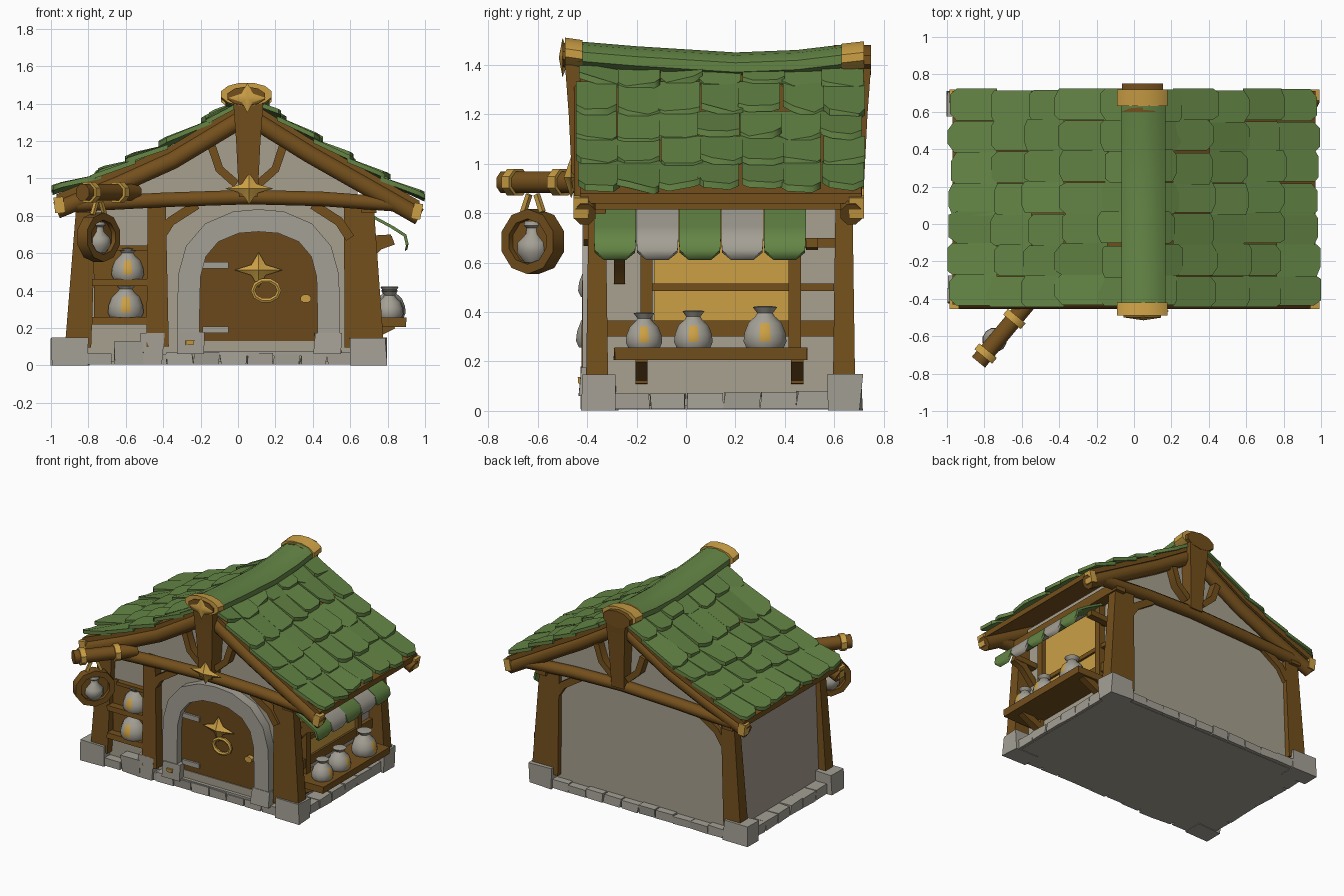
import bpy, bmesh, math, random
from mathutils import Vector as V

random.seed(4)
cube = bpy.data.objects.get("Cube")
if cube:
    bpy.data.objects.remove(cube)

def material(name, col):
    m = bpy.data.materials.new(name)
    m.use_nodes = True
    m.diffuse_color = (*col, 1)
    m.node_tree.nodes["Principled BSDF"].inputs["Base Color"].default_value = (*col, 1)
    return m

GREEN = material("roof green", (.128, .235, .06))
WOOD = material("timber brown", (.175, .08, .012))
DOOR = material("door brown", (.145, .066, .011))
GOLD = material("gold", (.6, .35, .06))
STONE = material("stone grey", (.37, .35, .30))
PLASTER = material("plaster", (.385, .35, .275))

def finish(bm, name, *mats, rule=None):
    bmesh.ops.recalc_face_normals(bm, faces=bm.faces)
    if rule:
        for f in bm.faces:
            f.material_index = rule(f)
    me = bpy.data.meshes.new(name)
    bm.to_mesh(me)
    bm.free()
    for m in mats:
        me.materials.append(m)
    me.shade_smooth()
    me.set_sharp_from_angle(angle=math.radians(48))
    bpy.context.collection.objects.link(bpy.data.objects.new(name, me))

def loft(bm, rings, closed=False):
    rings = [[bm.verts.new(p) for p in r] for r in rings]
    pairs = list(zip(rings, rings[1:])) + ([(rings[-1], rings[0])] if closed else [])
    for r, s in pairs:
        for i in range(len(r)):
            j = (i + 1) % len(r)
            bm.faces.new((r[i], r[j], s[j], s[i]))
    if not closed:
        bm.faces.new(rings[0])
        bm.faces.new(rings[-1])

def solid(bm, pts, vec):
    loft(bm, [[V(p) for p in pts], [V(p) + V(vec) for p in pts]])

def box(bm, lo, hi, jit=0):
    x, y, z = lo
    X, Y, Z = hi
    j = lambda: random.uniform(-jit, jit)
    loft(bm, [[(a + j(), b + j(), c) for a, b in ((x, y), (X, y), (X, Y), (x, Y))] for c in (z, Z + j())])

def tube(bm, pts, a, b, ref=(0, 1, 0), sides=4, closed=False, taper=1):
    """Sweep a section (half sizes a across, b along ref) through the points."""
    pts, ref, n = [V(p) for p in pts], V(ref), len(pts)
    rings = []
    for i, p in enumerate(pts):
        t = pts[(i + 1) % n if closed else min(i + 1, n - 1)] - pts[i - 1 if closed else max(i - 1, 0)]
        side = t.cross(ref).normalized()
        k = 1 + (taper - 1) * i / (n - 1)
        g = math.sqrt(2) if sides == 4 else 1.05
        ang = [math.tau * (s + .5) / sides for s in range(sides)]
        rings.append([p + side * (a * k * g * math.cos(w)) + ref * (b * k * g * math.sin(w)) for w in ang])
    loft(bm, rings, closed)

def lathe(bm, c, prof, k=1, sides=12):
    loft(bm, [[V(c) + V((r * k * math.cos(w), r * k * math.sin(w), z * k))
               for w in [math.tau * (s + .5) / sides for s in range(sides)]] for r, z in prof])

def star(bm, c, r, s, depth, inner=.42):
    """Four pointed star facing the front, raised in the middle."""
    ring = []
    for i in range(8):
        w, k = math.tau * i / 8, 1 if i % 2 == 0 else inner
        ring.append(bm.verts.new((c[0] + r * k * math.cos(w), c[1], c[2] + s * k * math.sin(w))))
    tip, back = bm.verts.new((c[0], c[1] - depth, c[2])), bm.verts.new((c[0], c[1] + .03, c[2]))
    for i in range(8):
        for v in (tip, back):
            bm.faces.new((ring[i], ring[(i + 1) % 8], v))

# Roof line on each side, from ridge to eave
ROOF = {1: [(.05, 1.42), (.38, 1.215), (.68, 1.045), (.97, .88)],
        -1: [(.05, 1.42), (-.35, 1.18), (-.64, 1.05), (-.97, .915)]}

def roof(side, t):
    t = min(max(t, 0), 1) * 3
    i = min(int(t), 2)
    return V(ROOF[side][i]).lerp(V(ROOF[side][i + 1]), t - i)

# Plastered body with gable, and floor slab
bm = bmesh.new()
top = [roof(s, t) for s, ts in ((1, (.62, .35, .15)), (-1, (0, .2, .45, .78))) for t in ts]
outline = [(-.87, .01), (.66, .01), (.64, .9)] + [(p.x, p.y - .07) for p in top] + [(-.83, .88)]
solid(bm, [(x, -.35, z) for x, z in outline], (0, .995, 0))
box(bm, (-.93, -.38, .004), (.75, .675, .02))
finish(bm, "plaster_body", PLASTER)

# Stone footing: corner blocks and kerb
bm = bmesh.new()
for x, X in ((-1, -.8), (.6, .79)):
    for y, Y in ((-.42, -.28), (.58, .71)):
        box(bm, (x, y, 0), (X, Y, .145), .008)
box(bm, (-.66, -.42, .006), (-.5, -.3, .12), .01)
box(bm, (-.52, -.42, .006), (-.4, -.3, .165), .008)
for i in range(10):
    x = -.81 + i * .143
    for y in (-.41, .59):
        box(bm, (x, y, .006), (x + .138, y + .11, .065), .006)
for i in range(6):
    y = -.29 + i * .148
    for x in (-.96, .62):
        box(bm, (x, y, .006), (x + .15, y + .142, .075), .006)
finish(bm, "stone_footing", STONE)

# Corner posts, door post and eave beams
bm = bmesh.new()
for y in (-.36, .64):
    tube(bm, [(-.855, y, .1), (-.81, y, .88)], .07, .045, taper=.75)
    tube(bm, [(.675, y, .1), (.645, y, .88)], .105, .045, taper=.75)
tube(bm, [(-.43, -.38, .1), (-.435, -.38, .9)], .06, .045, taper=.8)
for x in (-.83, .7):
    tube(bm, [(x, -.42, .85), (x, .7, .85)], .04, .035, (0, 0, 1))
finish(bm, "timber_posts", WOOD)

# Gable framing, front and back
bm = bmesh.new()
for y in (-.41, .67):
    for s in (1, -1):
        rafter = [roof(s, i / 6) for i in range(7)]
        tube(bm, [(p.x, y, p.y - .085) for p in rafter], .048, .045, sides=8)
    tube(bm, [(-.86, y, .86), (-.4, y, .885), (.06, y, .9), (.45, y, .89), (.86, y, .86)], .04, .042, sides=8)
    tube(bm, [(.055, y, .9), (.055, y, 1.2), (.055, y, 1.4)], .05, .05, taper=1.6)
    for s in (1, -1):
        tube(bm, [(.05 + s * .06, y + .01, .97), (.05 + s * .15, y + .01, 1.05),
                  (.05 + s * .19, y + .01, 1.17)], .022, .03)
    inset = .02 if y < 0 else -.02
    for x, d in ((.6, -1), (-.42 if y < 0 else -.78, 1)):
        tube(bm, [(x, y + inset, .68), (x + d * .06, y + inset, .77), (x + d * .2, y + inset, .86)], .025, .025)
finish(bm, "gable_framing", WOOD)

# Roof underlay
bm = bmesh.new()
for s in (1, -1):
    p = [roof(s, i / 3) for i in range(4)]
    solid(bm, [(q.x, -.43, q.y) for q in p] + [(q.x, -.43, q.y - .04) for q in p[::-1]], (0, 1.14, 0))
finish(bm, "roof_boards", WOOD)

# Ragged shingles, row over row
bm = bmesh.new()
rows, cols, r = 5, 7, random.uniform
for s in (1, -1):
    for j in range(cols):
        y0, w = -.44 + j * 1.16 / cols, 1.16 / cols
        for i in range(rows):
            last = i == rows - 1
            a, b = roof(s, i / rows - .04), roof(s, (i + 1) / rows + (0 if last else r(-.03, .025)))
            if last:
                b.x += s * r(.005, .03)
            c, k = a.lerp(b, r(.82, .94)), r(-.01, .01)
            lo, hi = max(y0 + k - .002, -.445), min(y0 + w + k + .002, .725)
            l1, l2 = V((0, 0, r(.015, .055))), V((0, 0, r(.015, .055)))
            pts = [(a.x, lo, a.y + .012), (a.x, hi, a.y + .012),
                   V((c.x, hi, c.y)) + l2, V((b.x, hi - w * r(.1, .3), b.y)) + l2,
                   V((b.x, lo + w * r(.1, .3), b.y)) + l1, V((c.x, lo, c.y)) + l1]
            solid(bm, pts, (0, 0, -.026))
finish(bm, "roof_shingles", GREEN)

# Ridge roll with gold collars and timber ends
bm = bmesh.new()
tube(bm, [(.05, -.44, 1.435), (.05, -.2, 1.415), (.05, .2, 1.39), (.05, .45, 1.4), (.05, .66, 1.425)],
     .118, .058, (0, 0, 1), 10)
finish(bm, "ridge_roll", GREEN)
bm = bmesh.new()
tube(bm, [(.045, -.49, 1.45), (.045, -.42, 1.44)], .133, .06, (0, 0, 1), 12)
tube(bm, [(.045, .63, 1.425), (.045, .72, 1.435)], .133, .06, (0, 0, 1), 12)
star(bm, (.05, -.5, 1.43), .1, .08, .015)
star(bm, (.06, -.465, .945), .13, .085, .03)
for y in (-.425, .69):
    for s in (1, -1):
        p, q = roof(s, .96), roof(s, 1)
        tube(bm, [(p.x, y, p.y - .07), (q.x + s * .012, y, q.y - .06)], .042, .03)
finish(bm, "gold_fittings", GOLD)
bm = bmesh.new()
tube(bm, [(.045, -.5, 1.44), (.045, -.4, 1.42)], .1, .048, (0, 0, 1), 10)
tube(bm, [(.045, .6, 1.42), (.045, .75, 1.42)], .11, .058, (0, 0, 1), 10)
finish(bm, "ridge_log_ends", WOOD)

# Door, stone arch, hinges and step
cx = .11
half = [(.375, .06), (.375, .28), (.37, .48), (.335, .61), (.25, .71), (.12, .765)]
arch = [(cx - x, z) for x, z in half] + [(cx, .775)] + [(cx + x, z) for x, z in half[::-1]]
bm = bmesh.new()
tube(bm, [(x, -.375, z) for x, z in arch], .06, .045)
for x in (cx - .43, cx + .3):
    box(bm, (x, -.43, .06), (x + .14, -.33, .18), .008)
for z in (.19, .535):
    box(bm, (-.19, -.385, z - .018), (-.05, -.36, z + .018))
box(bm, (-.2, -.4, .05), (.43, -.34, .075))
finish(bm, "door_arch", STONE)
bm = bmesh.new()
solid(bm, [(x, -.37, z) for x, z in arch], (0, .05, 0))
finish(bm, "door", DOOR)
bm = bmesh.new()
box(bm, (-.2, -.376, .075), (.43, -.36, .13))
finish(bm, "door_sill", PLASTER)
bm = bmesh.new()
star(bm, (.11, -.385, .51), .13, .095, .035)
tube(bm, [(.15 + .07 * math.cos(w), -.4, .4 + .055 * math.sin(w)) for w in
          [math.tau * i / 10 for i in range(10)]], .013, .013, sides=6, closed=True)
tube(bm, [(.362, -.365, .357), (.362, -.4, .357)], .03, .022, (0, 0, 1), 8)
box(bm, (-.28, -.436, .11), (-.235, -.42, .135), .004)
finish(bm, "door_ornaments", GOLD)

# Shelves beside the door
bm = bmesh.new()
box(bm, (-.77, -.362, .25), (-.46, -.345, .64))
for z in (.22, .425):
    box(bm, (-.78, -.42, z), (-.46, -.34, z + .035), .004)
box(bm, (-.72, -.39, .615), (-.47, -.35, .64))
finish(bm, "front_shelves", WOOD)

# Cloth sacks with a painted patch on the displayed side
SACK = [(.078, 0), (.09, .025), (.086, .06), (.07, .1), (.04, .128), (.033, .14), (.052, .165), (.03, .168)]

def sack(name, c, k, face):
    bm = bmesh.new()
    lathe(bm, c, SACK, k)
    patch = lambda f: .03 < (f.calc_center_median().z - c[2]) / k < .09 and f.normal.dot(V(face)) > .89
    finish(bm, name, STONE, GOLD, rule=lambda f: int(patch(f)))

for name, x, z, k in (("lower", -.6, .255, 1.1), ("upper", -.59, .46, 1)):
    sack(name + "_shelf_sack", (x, -.35, z), k, (0, -1, 0))
for name, y, k in (("front", -.17, .85), ("middle", .03, .9), ("rear", .32, 1)):
    sack(name + "_counter_sack", (.81, y, .255), k, (1, 0, 0))

# Serving window and counter
bm = bmesh.new()
box(bm, (.64, -.13, .35), (.665, .43, .83))
finish(bm, "window_panel", GOLD)
bm = bmesh.new()
for y in (-.16, .44):
    box(bm, (.63, y - .025, .24), (.69, y + .025, .85))
box(bm, (.63, -.33, .3), (.68, .62, .365))
box(bm, (.63, -.14, .485), (.68, .6, .515))
box(bm, (.64, -.29, .205), (.9, .49, .255), .004)
for y in (-.18, .45):
    box(bm, (.63, y - .025, .11), (.69, y + .025, .22))
    tube(bm, [(.65, y, .13), (.83, y, .22)], .025, .025)
tube(bm, [(.65, -.27, .53), (.75, -.27, .64), (.83, -.27, .67)], .025, .022)
for y in (-.27, .51):
    tube(bm, [(.64, y, .67), (.82, y, .68)], .02, .025)
box(bm, (.64, .46, .66), (.68, .61, .7))
finish(bm, "counter_and_frame", WOOD)

# Striped scalloped awning
for name, mat, ids in (("awning_green", GREEN, (0, 2, 4)), ("awning_grey", STONE, (1, 3))):
    bm = bmesh.new()
    for i in ids:
        a, b = -.373 + i * .172, -.203 + i * .172
        rings = []
        for x, z, inset in ((.69, .82, 0), (.83, .745, 0), (.9, .7, 0), (.912, .65, .003), (.905, .62, .04)):
            rings.append([(x, a + inset, z), (x, b - inset, z),
                          (x - .014, b - inset, z - .01), (x - .014, a + inset, z - .01)])
        loft(bm, rings)
    finish(bm, name, mat)

# Hanging sign on a slanted beam
d = V((-.64, -.77, 0))
start, up = V((-.55, -.4, .925)), V((0, 0, 1))
bm = bmesh.new()
tube(bm, [start, start + d * .44], .047, .045, up, 8)
mid = V((-.745, -.62, .685))
side = d.cross(up)
circle = [mid + d * (.122 * math.cos(w)) + up * (.112 * math.sin(w)) for w in [math.tau * (i + .5) / 10 for i in range(10)]]
tube(bm, circle, .02, .035, side, closed=True)
solid(bm, [p - side * .008 for p in circle], side * .016)
finish(bm, "sign_beam_and_frame", WOOD)
bm = bmesh.new()
for k in (.12, .36):
    tube(bm, [start + d * k, start + d * (k + .04)], .063, .056, up, 8)
for k in (-.05, .05):
    tube(bm, [mid + up * .12 + d * k, mid + up * .19 + d * k * .4], .01, .01, side)
finish(bm, "sign_fittings", GOLD)
bm = bmesh.new()
lathe(bm, mid - up * .085, [(.035, 0), (.066, .04), (.064, .08), (.03, .115), (.026, .14), (.038, .15), (.034, .168)])
finish(bm, "sign_flask", STONE)
